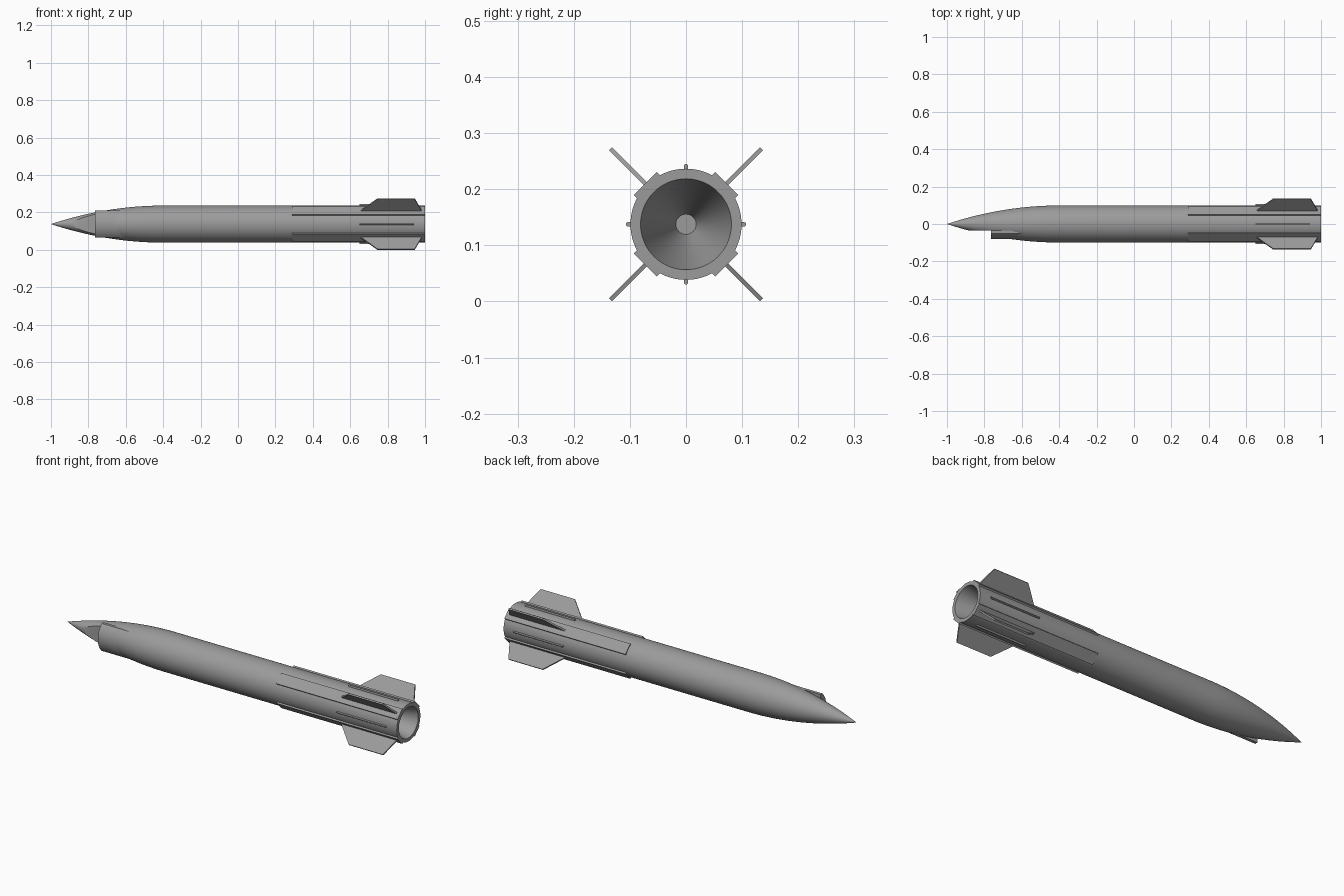
import bpy, bmesh, math
from mathutils import Matrix, Vector

if "Cube" in bpy.data.objects:
    bpy.data.objects.remove(bpy.data.objects["Cube"])

CZ = 0.1375          # height of the rocket axis
R = 0.099            # body radius
AXIS = Matrix.Translation((0, 0, CZ))

# Dark grey paint shared by all parts
PAINT = bpy.data.materials.new("dark_grey_paint")
PAINT.diffuse_color = (0.33, 0.33, 0.33, 1)
PAINT.use_nodes = True
PAINT.node_tree.nodes["Principled BSDF"].inputs["Base Color"].default_value = PAINT.diffuse_color


def finish(name, bm, matrix=AXIS, smooth=True):
    bmesh.ops.recalc_face_normals(bm, faces=bm.faces)
    bm.transform(matrix)
    mesh = bpy.data.meshes.new(name)
    bm.to_mesh(mesh)
    bm.free()
    mesh.materials.append(PAINT)
    ob = bpy.data.objects.new(name, mesh)
    bpy.context.collection.objects.link(ob)
    if smooth:
        smooth_object(ob)
    return ob


def smooth_object(ob):
    bpy.ops.object.select_all(action='DESELECT')
    ob.select_set(True)
    bpy.context.view_layer.objects.active = ob
    bpy.ops.object.shade_smooth_by_angle(angle=math.radians(30))


def lathe(name, profile, steps=96):
    """Revolve (x, radius) points about the x axis."""
    bm = bmesh.new()
    vs = [bm.verts.new((x, 0, r)) for x, r in profile]
    es = [bm.edges.new(p) for p in zip(vs, vs[1:])]
    bmesh.ops.spin(bm, geom=vs + es, cent=(0, 0, 0), axis=(1, 0, 0),
                   angle=2 * math.pi, steps=steps, use_merge=False)
    bmesh.ops.remove_doubles(bm, verts=bm.verts, dist=1e-5)
    return finish(name, bm, smooth=False)


def prism(name, outline, depth, matrix=AXIS, smooth=False):
    """Extrude a closed planar outline along the depth vector."""
    bm = bmesh.new()
    face = bm.faces.new([bm.verts.new(p) for p in outline])
    new = bmesh.ops.extrude_face_region(bm, geom=[face], use_keep_orig=True)['geom']
    bmesh.ops.translate(bm, vec=Vector(depth),
                        verts=[v for v in new if isinstance(v, bmesh.types.BMVert)])
    return finish(name, bm, matrix, smooth)


def around(deg):
    return AXIS @ Matrix.Rotation(math.radians(deg), 4, 'X')


# Body: curved nose, straight tube, hollow conical nozzle
N = 20
profile = [(-1 + 0.6 * i / N, R * (1 - (1 - i / N) ** 2)) for i in range(N + 1)]
profile += [(1, R), (1, 0.081), (0.75, 0.018), (0.75, 0)]
body = lathe("body", profile)

# Flat notch cut into the front side of the nose
cut_y, cut_x = -0.034, -0.765
cutter = prism("notch_cutter",
               [(-1.1, cut_y, -0.2), (cut_x, cut_y, -0.2),
                (cut_x, -0.3, -0.2), (-1.1, -0.3, -0.2)], (0, 0, 0.4))
cutter.hide_render = True
mod = body.modifiers.new("notch", 'BOOLEAN')
mod.operation, mod.solver, mod.object = 'DIFFERENCE', 'EXACT', cutter
bpy.context.view_layer.objects.active = body
bpy.ops.object.modifier_apply(modifier="notch")
bpy.data.objects.remove(cutter)
smooth_object(body)

# Sensor housing behind the notch: flat sides, gently rounded front
hw, hr, front = 0.0725, 0.1, -0.081
half = math.asin(hw / hr)
arc = [half * (2 * i / 24 - 1) for i in range(25)]
section = [(front + hr * (1 - math.cos(a)), hr * math.sin(a)) for a in arc]
section += [(cut_y, hw), (cut_y, -hw)]
prism("sensor_housing", [(cut_x, y, z) for y, z in section],
      (0.345, 0, 0), smooth=True)

for k in range(4):
    # Raised flat pad under each fin
    w = 0.029
    prism(f"fin_pad_{k}",
          [(0.29, -w, 0.088), (0.29, w, 0.088), (0.29, w, 0.1027), (0.29, -w, 0.1027)],
          (0.71, 0, 0), around(45 + 90 * k))
    # Swept tail fin
    t = 0.008
    prism(f"fin_{k}",
          [(0.65, -t / 2, 0.095), (0.745, -t / 2, 0.1905),
           (0.945, -t / 2, 0.1905), (0.985, -t / 2, 0.095)],
          (0, t, 0), around(45 + 90 * k))
    # Slim rib between the fins, rounded on its outer edge
    rib = [(0.65, -0.004, 0.09), (0.65, -0.004, 0.104), (0.65, -0.002, 0.107),
           (0.65, 0.002, 0.107), (0.65, 0.004, 0.104), (0.65, 0.004, 0.09)]
    prism(f"rib_{k}", rib, (0.29, 0, 0), around(90 * k))
